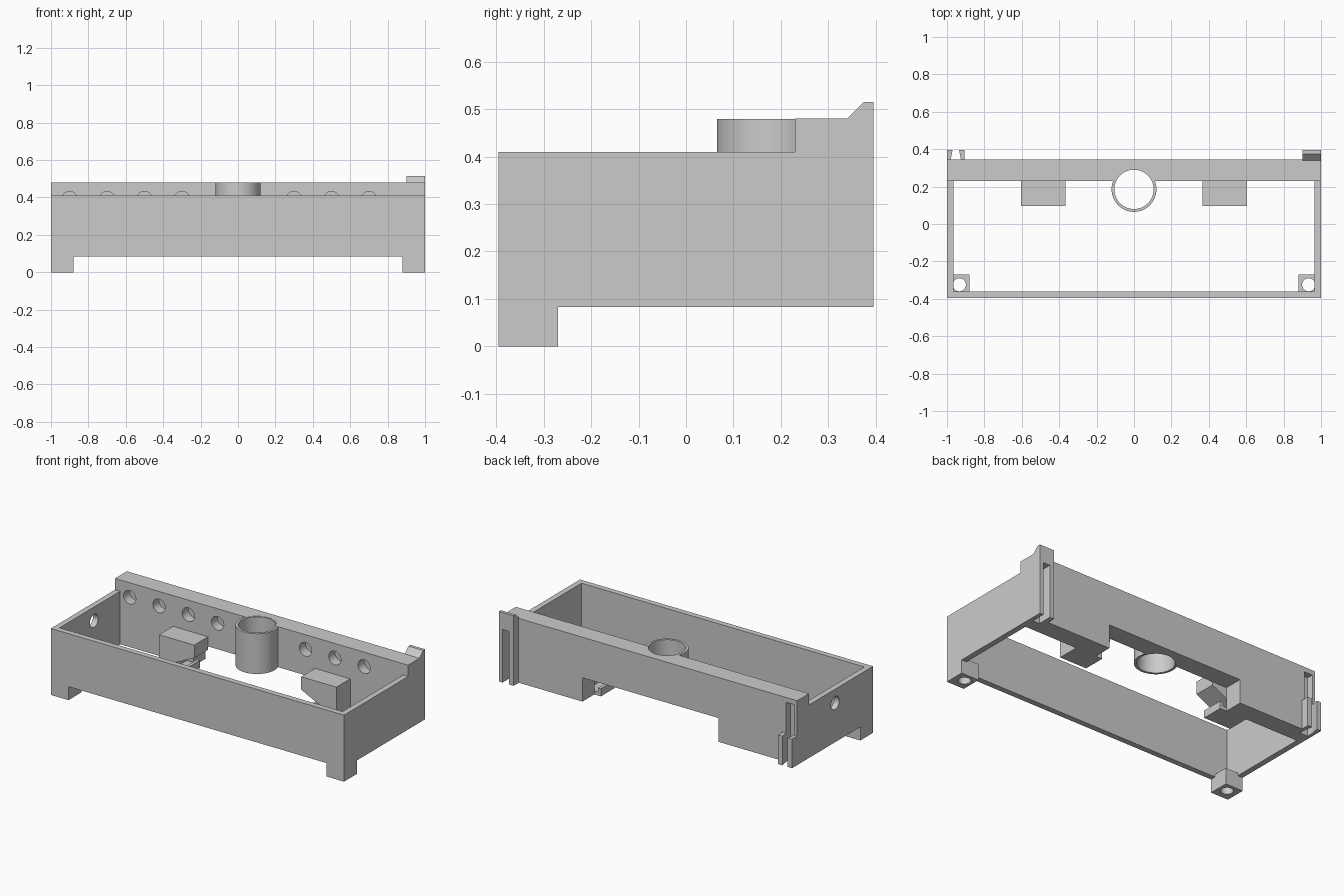
import bpy, bmesh, math
from mathutils import Matrix, Vector

if "Cube" in bpy.data.objects:
    bpy.data.objects.remove(bpy.data.objects["Cube"])

GREY = (0.6, 0.6, 0.6, 1)
mat = bpy.data.materials.new("plain_grey")
mat.use_nodes = True
mat.diffuse_color = GREY
mat.node_tree.nodes["Principled BSDF"].inputs["Base Color"].default_value = GREY


def finish(name, bm):
    bmesh.ops.recalc_face_normals(bm, faces=bm.faces)
    mesh = bpy.data.meshes.new(name)
    bm.to_mesh(mesh)
    bm.free()
    mesh.materials.append(mat)
    obj = bpy.data.objects.new(name, mesh)
    bpy.context.collection.objects.link(obj)
    return obj


def box(name, x0, x1, y0, y1, z0, z1):
    bm = bmesh.new()
    bmesh.ops.create_cube(bm, size=1)
    for v in bm.verts:
        v.co = Vector((x0 if v.co.x < 0 else x1,
                       y0 if v.co.y < 0 else y1,
                       z0 if v.co.z < 0 else z1))
    return finish(name, bm)


def cylinder(name, center, radius, depth, axis="Z", sides=48):
    bm = bmesh.new()
    turn = {"X": Matrix.Rotation(math.pi / 2, 4, "Y"),
            "Y": Matrix.Rotation(math.pi / 2, 4, "X"),
            "Z": Matrix.Identity(4)}[axis]
    bmesh.ops.create_cone(bm, cap_ends=True, segments=sides, radius1=radius,
                          radius2=radius, depth=depth,
                          matrix=Matrix.Translation(center) @ turn)
    return finish(name, bm)


def prism(name, points, offset):
    """Extrude a closed outline along an offset."""
    bm = bmesh.new()
    face = bm.faces.new([bm.verts.new(p) for p in points])
    extruded = bmesh.ops.extrude_face_region(bm, geom=[face])
    verts = [g for g in extruded["geom"] if isinstance(g, bmesh.types.BMVert)]
    bmesh.ops.translate(bm, verts=verts, vec=offset)
    return finish(name, bm)


def cut(obj, *cutters):
    bpy.context.view_layer.objects.active = obj
    for cutter in cutters:
        cutter.hide_render = True
        mod = obj.modifiers.new("cut", "BOOLEAN")
        mod.operation = "DIFFERENCE"
        mod.solver = "EXACT"
        mod.object = cutter
        bpy.ops.object.modifier_apply(modifier=mod.name)
        bpy.data.objects.remove(cutter)


def smooth(obj):
    bpy.ops.object.select_all(action="DESELECT")
    obj.select_set(True)
    bpy.context.view_layer.objects.active = obj
    bpy.ops.object.shade_smooth_by_angle(angle=math.radians(30))


LOW, RIM, TOP = 0.083, 0.41, 0.48
FRONT, BACK = -0.395, 0.395
WALL_IN, WALL_OUT = 0.23, 0.345

# Tray walls
box("front_wall", -1, 1, FRONT, -0.36, LOW, RIM)
box("left_wall", 0.965, 1, FRONT, WALL_IN, LOW, RIM)
right_wall = box("right_wall", -1, -0.965, FRONT, WALL_IN, LOW, RIM)
cut(right_wall, cylinder("side_hole", (-0.98, -0.025, 0.325), 0.04, 0.2, "X"))
smooth(right_wall)

# Thick back wall: lower notch, ring bore, connector grooves, blind holes
back_wall = box("back_wall", -1, 1, WALL_IN, WALL_OUT, LOW, TOP)
cut(back_wall,
    box("notch", -0.465, 0.465, 0.1, 0.5, 0, 0.23),
    cylinder("bore", (0, 0.185, 0.4), 0.112, 1),
    box("right_groove", -0.98, -0.925, 0.305, 0.5, 0, 0.45),
    box("left_groove", 0.93, 0.975, 0.305, 0.5, 0, 0.42))
for i in (-9, -7, -5, -3, 3, 5, 7):
    cut(back_wall, cylinder("blind_hole", (i / 10, WALL_IN, 0.39), 0.042, 0.12, "Y", 32))
smooth(back_wall)

# Round holder ring
ring = cylinder("holder_ring", (0, 0.185, 0.355), 0.12, 0.248, sides=64)
cut(ring, cylinder("ring_bore", (0, 0.185, 0.4), 0.105, 1, sides=64))
smooth(ring)

for side, label in ((1, "left"), (-1, "right")):
    # Front foot with screw hole
    xs = sorted((side * 0.88, side * 1.0))
    foot = box(label + "_foot", *xs, FRONT, -0.27, 0, 0.1)
    cut(foot, cylinder("screw_hole", (side * 0.934, -0.325, 0.05), 0.035, 0.5))
    smooth(foot)

    # Bracket with chamfered inner side and a small hooked lip
    outline = [(0.605, LOW), (0.42, LOW), (0.42, 0.13), (0.44, 0.13),
               (0.44, 0.105), (0.51, 0.105), (0.51, 0.14),
               (0.365, 0.21), (0.365, 0.29), (0.605, 0.29)]
    prism(label + "_bracket", [(side * x, 0.095, z) for x, z in outline],
          (0, WALL_IN - 0.095, 0))

# Left connector: two full-height rails under a sloped cap
box("left_outer_rail", 0.975, 1, WALL_OUT, BACK, LOW, RIM)
box("left_inner_rail", 0.9, 0.93, WALL_OUT, BACK, LOW, RIM)
cap = [(WALL_OUT - 0.005, RIM), (BACK, RIM), (BACK, 0.515),
       (0.375, 0.515), (WALL_OUT - 0.005, TOP)]
prism("left_connector_cap", [(0.9, y, z) for y, z in cap], (0.1, 0, 0))

# Right connector: short tapered rails beside the groove
outer = [(-1, WALL_OUT), (-0.98, WALL_OUT), (-0.97, BACK), (-1, BACK)]
inner = [(-0.925, WALL_OUT), (-0.905, WALL_OUT), (-0.905, BACK), (-0.935, BACK)]
for name, plan in (("right_outer_rail", outer), ("right_inner_rail", inner)):
    prism(name, [(x, y, LOW) for x, y in plan], (0, 0, 0.18))
